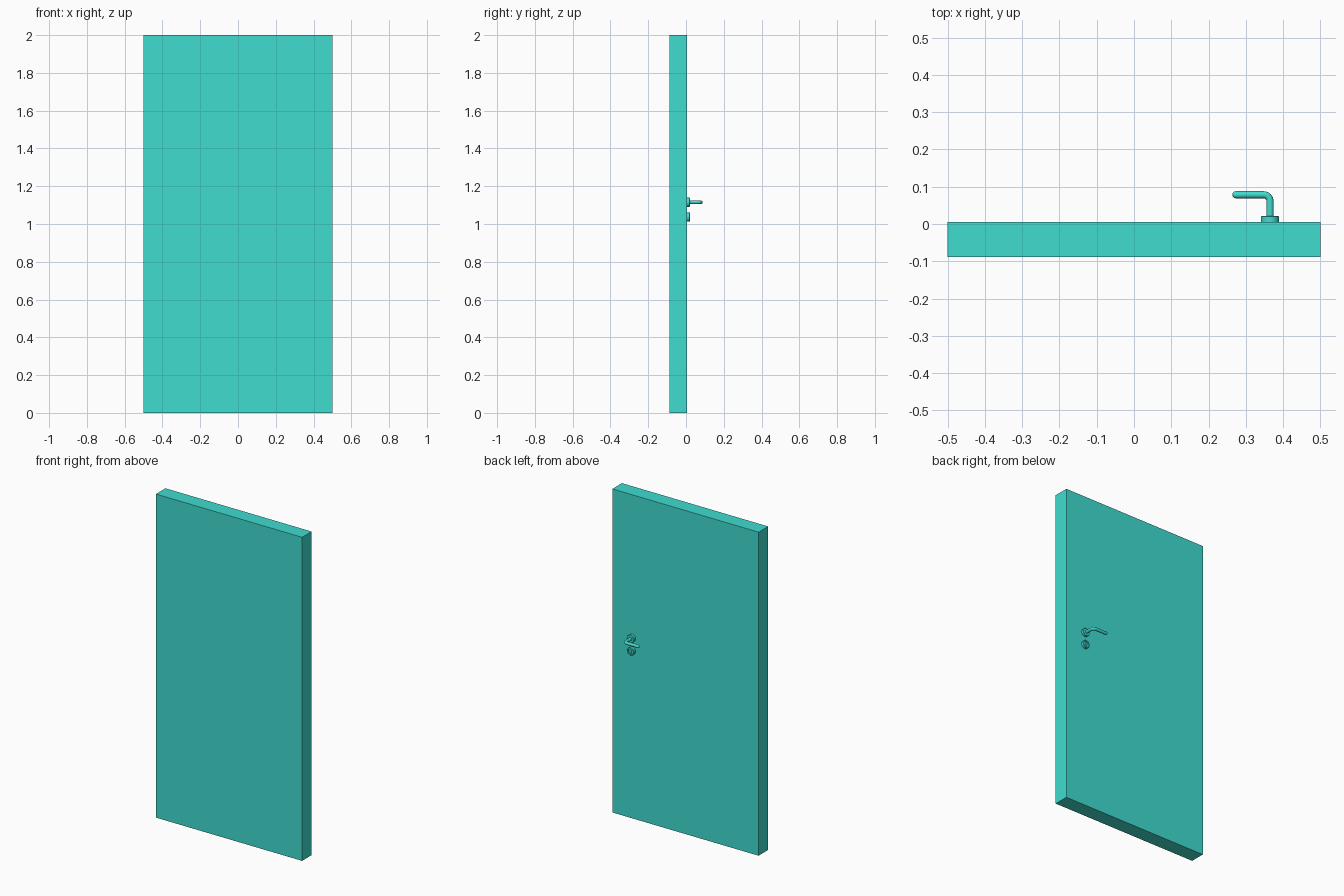
import bpy, bmesh
from math import sin, cos, pi, radians

if "Cube" in bpy.data.objects:
    bpy.data.objects.remove(bpy.data.objects["Cube"])

SLAB_BACK = 0.005
HX, LEVER_Z, LOCK_Z = 0.365, 1.115, 1.037


def finish(bm, name, mat, smooth=True):
    bmesh.ops.recalc_face_normals(bm, faces=bm.faces)
    me = bpy.data.meshes.new(name)
    bm.to_mesh(me)
    bm.free()
    ob = bpy.data.objects.new(name, me)
    bpy.context.collection.objects.link(ob)
    me.materials.append(mat)
    if smooth:
        bpy.context.view_layer.objects.active = ob
        ob.select_set(True)
        bpy.ops.object.shade_smooth_by_angle(angle=radians(35))
        ob.select_set(False)
    return ob


def skin(bm, rings):
    """Bridge successive rings of points and cap both ends."""
    loops = [[bm.verts.new(p) for p in r] for r in rings]
    n = len(loops[0])
    for a, b in zip(loops, loops[1:]):
        for i in range(n):
            j = (i + 1) % n
            bm.faces.new((a[i], a[j], b[j], b[i]))
    bm.faces.new(loops[0])
    bm.faces.new(loops[-1])


def lathe(name, profile, z, mat, n=32):
    """Revolve (radius, height above door) about the y direction."""
    bm = bmesh.new()
    skin(bm, [[(HX + r * cos(2 * pi * i / n), SLAB_BACK + h, z + r * sin(2 * pi * i / n))
               for i in range(n)] for r, h in profile])
    return finish(bm, name, mat)


teal = bpy.data.materials.new("turquoise")
teal.diffuse_color = (0.05, 0.72, 0.63, 1)
teal.use_nodes = True
teal.node_tree.nodes["Principled BSDF"].inputs["Base Color"].default_value = teal.diffuse_color

# door slab
bm = bmesh.new()
bmesh.ops.create_cube(bm, size=1)
bmesh.ops.scale(bm, vec=(1, 0.093, 2), verts=bm.verts)
bmesh.ops.translate(bm, vec=(0, SLAB_BACK - 0.0465, 1), verts=bm.verts)
finish(bm, "door_slab", teal, smooth=False)

# round rosettes: solid for the lever, recessed for the lock
lathe("lever_rosette", [(0.024, -0.002), (0.024, 0.0145), (0.0225, 0.016), (0.013, 0.016)],
      LEVER_Z, teal)
lathe("lock_rosette", [(0.024, -0.002), (0.024, 0.0145), (0.0225, 0.016), (0.0165, 0.016),
                       (0.015, 0.011)], LOCK_Z, teal)

# lock cylinder: round head with a narrower leg below it
lathe("lock_cylinder", [(0.0075, 0.009), (0.0075, 0.015), (0.0068, 0.016)], LOCK_Z + 0.004, teal, 24)
bm = bmesh.new()
bmesh.ops.create_cube(bm, size=1)
bmesh.ops.scale(bm, vec=(0.007, 0.007, 0.014), verts=bm.verts)
bmesh.ops.translate(bm, vec=(HX, SLAB_BACK + 0.0122, LOCK_Z - 0.005), verts=bm.verts)
finish(bm, "lock_cylinder_leg", teal, smooth=False)

# lever: neck, quarter bend and grip with a rounded tip
R, BEND, AXIS_Y, TIP = 0.0095, 0.017, 0.0785, 0.264
path = [(HX, SLAB_BACK + 0.008, 0, 1, R)]
for k in range(9):
    a = k * pi / 16
    path.append((HX - BEND + BEND * cos(a), AXIS_Y - BEND + BEND * sin(a),
                 -sin(a), cos(a), R))
for k in range(7):
    a = k * pi / 2 / 6.2
    path.append((TIP + R - R * sin(a), AXIS_Y, -1, 0, R * cos(a)))
bm = bmesh.new()
N = 20
skin(bm, [[(x - ty * r * cos(2 * pi * i / N), y + tx * r * cos(2 * pi * i / N),
            LEVER_Z + r * sin(2 * pi * i / N)) for i in range(N)]
          for x, y, tx, ty, r in path])
finish(bm, "lever_handle", teal)
